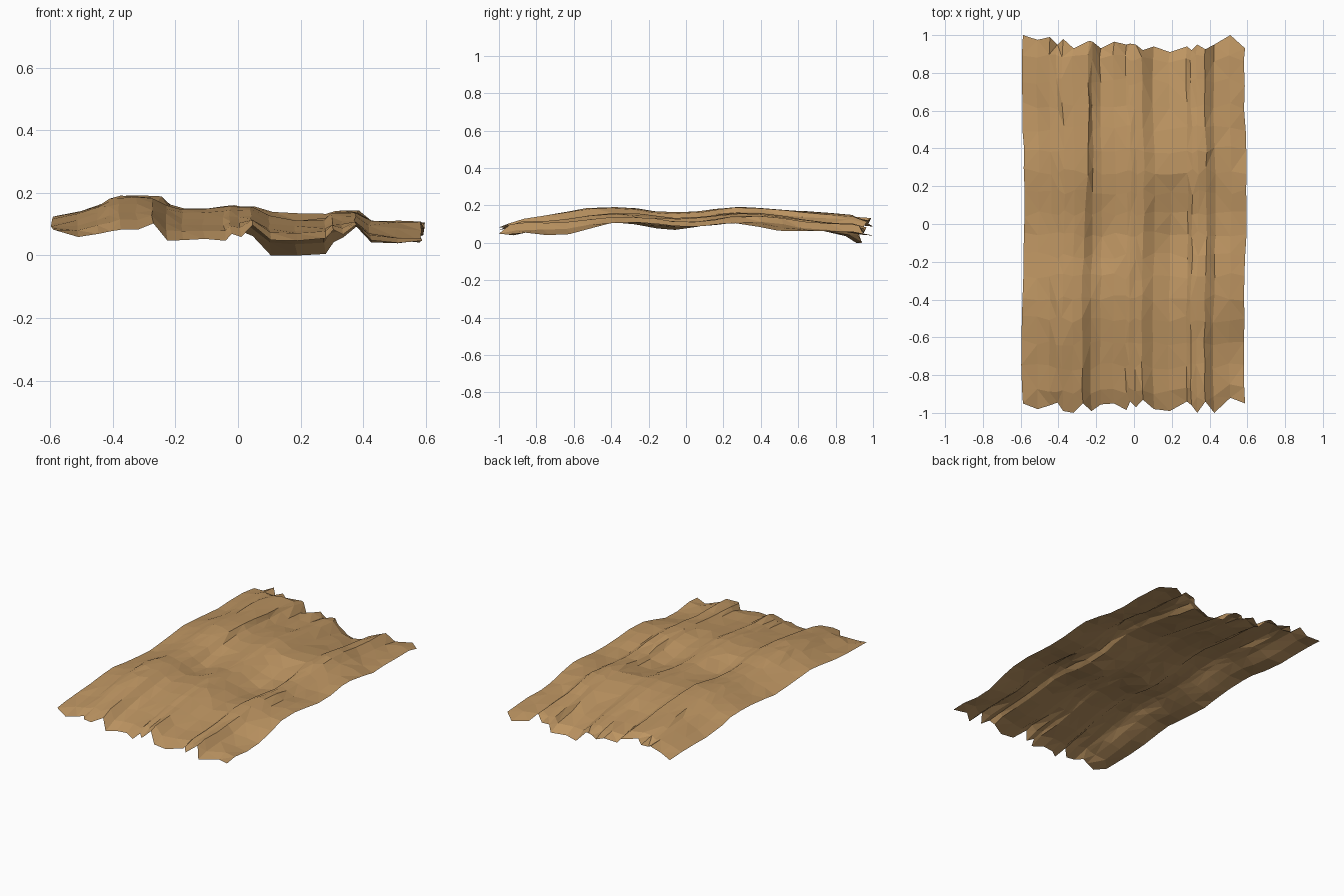
import bpy, bmesh, math, random

random.seed(3)

# Fold columns: x, front end y, front z, middle z, back z, back end y
COLS = [
    (-0.588, -0.95, 0.085, 0.114, 0.090, 1.00),
    (-0.51, -0.98, 0.062, 0.130, 0.105, 0.975),
    (-0.445, -0.96, 0.072, 0.153, 0.135, 0.99),
    (-0.405, -0.945, 0.080, 0.172, 0.105, 0.95),
    (-0.375, -0.99, 0.085, 0.181, 0.120, 0.98),
    (-0.32, -1.00, 0.085, 0.181, 0.125, 0.93),
    (-0.27, -0.95, 0.105, 0.178, 0.115, 0.97),
    (-0.225, -0.99, 0.050, 0.153, 0.110, 0.965),
    (-0.175, -0.955, 0.052, 0.141, 0.062, 0.93),
    (-0.105, -0.95, 0.056, 0.141, 0.085, 0.965),
    (-0.04, -0.985, 0.050, 0.151, 0.055, 0.95),
    (-0.02, -0.94, 0.072, 0.151, 0.075, 0.955),
    (0.01, -0.97, 0.062, 0.150, 0.080, 0.95),
    (0.047, -0.93, 0.100, 0.149, 0.065, 0.92),
    (0.105, -0.98, 0.052, 0.127, 0.003, 0.94),
    (0.19, -0.99, 0.050, 0.119, 0.003, 0.91),
    (0.28, -0.94, 0.058, 0.119, 0.008, 0.94),
    (0.305, -0.96, 0.085, 0.132, 0.045, 0.92),
    (0.335, -1.00, 0.070, 0.134, 0.060, 0.95),
    (0.378, -0.94, 0.102, 0.132, 0.095, 0.925),
    (0.425, -1.00, 0.052, 0.102, 0.045, 0.95),
    (0.51, -0.92, 0.048, 0.102, 0.042, 1.00),
    (0.588, -0.95, 0.055, 0.100, 0.052, 0.93),
]
# Local hollows and bumps: x, y, x radius, y radius, height
BUMPS = [
    (0.19, -0.14, 0.11, 0.24, -0.040),
    (0.22, 0.30, 0.12, 0.14, 0.012),
    (-0.20, -0.10, 0.06, 0.15, -0.022),
    (-0.33, -0.62, 0.12, 0.18, 0.014),
    (-0.33, 0.68, 0.14, 0.18, 0.016),
    (0.59, -0.70, 0.11, 0.18, -0.036),
    (0.59, 0.20, 0.12, 0.14, 0.012),
    (0.59, 0.50, 0.10, 0.18, -0.034),
]
ROWS = 17


def sheet_point(col, r):
    """Point on the rumpled sheet: ragged ends, raised middle, gentle waves."""
    x, fy, fz, mz, bz, by = col
    t = 2 * r / ROWS - 1
    end_y, end_z = (fy, fz) if t < 0 else (by, bz)
    ragged = abs(t) ** 8
    y = t * 0.95 * (1 - ragged) + end_y * ragged
    swell = 1 - abs(t) ** 3.4
    z = end_z * (1 - swell) + mz * swell
    z += 0.014 * swell * math.cos(2 * math.pi * (y - 0.35 - 0.1 * x) / 0.73)
    for bx, b_y, rx, ry, h in BUMPS:
        z += h * math.exp(-((x - bx) / rx) ** 2 - ((y - b_y) / ry) ** 2)
    # The steep fold left of the middle drifts and narrows towards the back
    if -0.28 < x < -0.22 and t > 0:
        x += (-0.215 - x) * 0.6 * min(1, 2 * t)
    if 0 < r < ROWS:
        z += random.uniform(-0.003, 0.003)
        y += random.uniform(-0.02, 0.02)
        x += random.uniform(-0.004, 0.004) + 0.006 * math.sin(4 * y + 1)
    return x, y, z


# Rumpled sheet
bm = bmesh.new()
grid = [[bm.verts.new(sheet_point(c, r)) for r in range(ROWS + 1)] for c in COLS]
for a, b in zip(grid, grid[1:]):
    for r in range(ROWS):
        bm.faces.new((a[r], b[r], b[r + 1], a[r + 1]))
bmesh.ops.triangulate(bm, faces=bm.faces[:])

# Stand the sheet on the ground
low = min(v.co.z for v in bm.verts)
for v in bm.verts:
    v.co.z -= low

mesh = bpy.data.meshes.new("rumpled_sheet")
bm.to_mesh(mesh)
bm.free()
sheet = bpy.data.objects.new("rumpled_sheet", mesh)
bpy.context.collection.objects.link(sheet)

# Tan cloth colour
tan = bpy.data.materials.new("tan")
tan.diffuse_color = (0.51, 0.30, 0.122, 1)
mesh.materials.append(tan)
